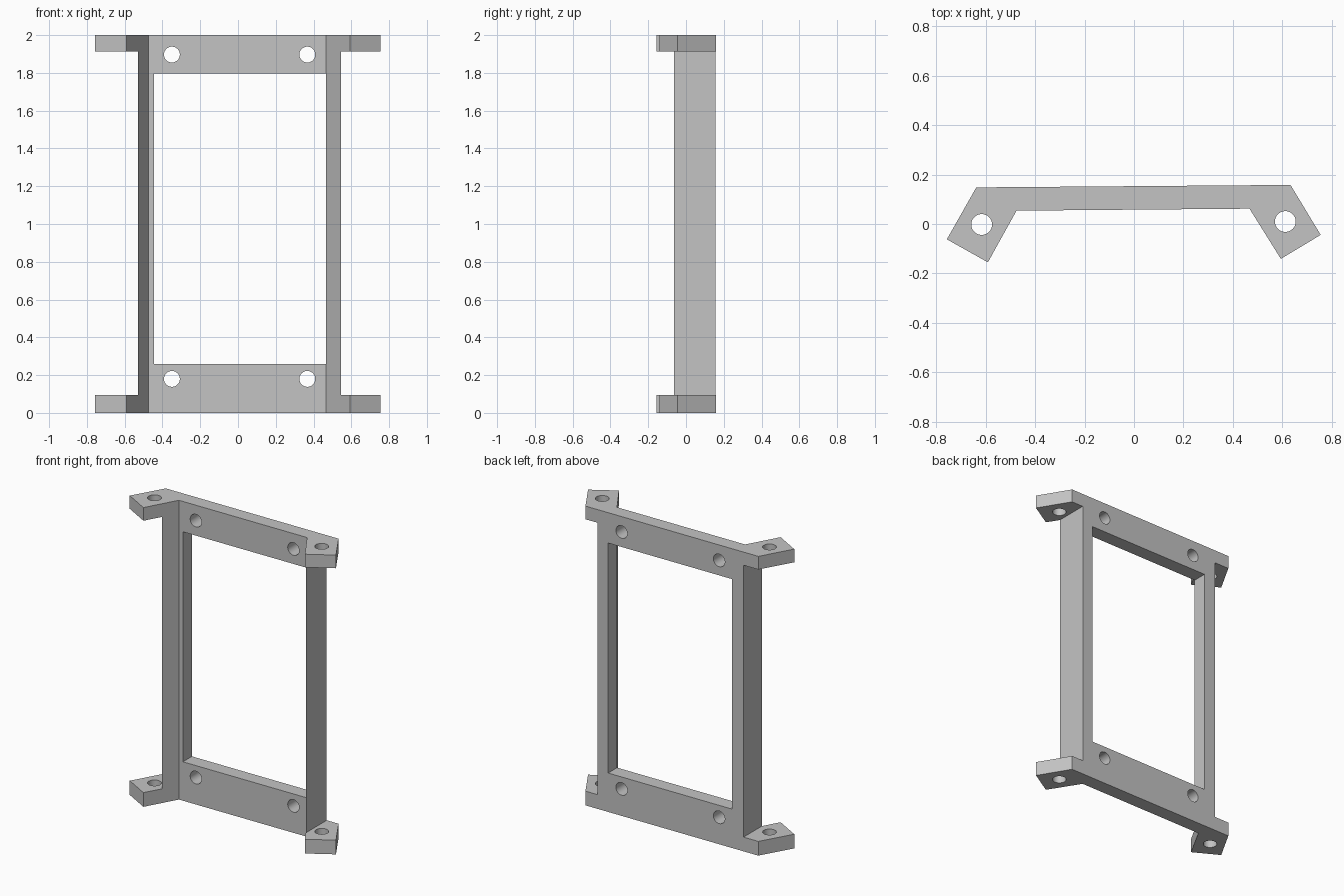
import bpy, bmesh, math

if "Cube" in bpy.data.objects:
    bpy.data.objects.remove(bpy.data.objects["Cube"], do_unlink=True)

HEIGHT = 2.0
HOLE_R = 0.042

grey = bpy.data.materials.new("plain_grey")
grey.use_nodes = True
grey.diffuse_color = (0.55, 0.55, 0.55, 1)
grey.node_tree.nodes["Principled BSDF"].inputs["Base Color"].default_value = grey.diffuse_color


def prism(name, outline, z0, z1):
    """Extrude a plan outline from z0 to z1."""
    bm = bmesh.new()
    face = bm.faces.new([bm.verts.new((x, y, z0)) for x, y in outline])
    up = bmesh.ops.extrude_face_region(bm, geom=[face])
    moved = [v for v in up["geom"] if isinstance(v, bmesh.types.BMVert)]
    bmesh.ops.translate(bm, verts=moved, vec=(0, 0, z1 - z0))
    bmesh.ops.recalc_face_normals(bm, faces=bm.faces)
    mesh = bpy.data.meshes.new(name)
    bm.to_mesh(mesh)
    bm.free()
    obj = bpy.data.objects.new(name, mesh)
    bpy.context.collection.objects.link(obj)
    return obj


def box(name, x0, x1, z0, z1):
    return prism(name, [(x0, -1), (x1, -1), (x1, 1), (x0, 1)], z0, z1)


def drill(name, location, rotation=(0, 0, 0)):
    bpy.ops.mesh.primitive_cylinder_add(vertices=48, radius=HOLE_R, depth=6,
                                        location=location, rotation=rotation)
    obj = bpy.context.object
    obj.name = name
    return obj


# Bracket body: shallow channel with two splayed ears
body = prism("bracket_frame", [
    (-0.757, -0.062), (-0.638, 0.148), (0.633, 0.158), (0.755, -0.044),
    (0.594, -0.141), (0.467, 0.062), (-0.475, 0.054), (-0.591, -0.155)], 0, HEIGHT)
body.data.materials.append(grey)

# Central opening, and side notches that leave ears only at top and bottom
cutters = [
    box("opening_cutter", -0.445, 0.466, 0.26, 1.797),
    box("right_notch_cutter", -1, -0.53, 0.095, 1.912),
    box("left_notch_cutter", 0.546, 1, 0.095, 1.912),
]

# Screw holes: vertical through the ears, horizontal through the rails
for x, y in ((-0.616, -0.002), (0.612, 0.01)):
    cutters.append(drill("ear_hole_cutter", (x, y, 1)))
for x in (-0.35, 0.367):
    for z in (0.18, 1.897):
        cutters.append(drill("rail_hole_cutter", (x, 0, z), (math.pi / 2, 0, 0)))

for cutter in cutters:
    cutter.hide_render = True
    mod = body.modifiers.new(cutter.name, 'BOOLEAN')
    mod.operation = 'DIFFERENCE'
    mod.solver = 'EXACT'
    mod.object = cutter

# Bake the cuts and remove the cutters
bpy.context.view_layer.update()
graph = bpy.context.evaluated_depsgraph_get()
result = bpy.data.meshes.new_from_object(body.evaluated_get(graph))
body.modifiers.clear()
body.data = result
result.materials.clear()
result.materials.append(grey)
for poly in result.polygons:
    poly.material_index = 0
for cutter in cutters:
    bpy.data.objects.remove(cutter, do_unlink=True)

# Round hole walls, crisp edges
bpy.ops.object.select_all(action='DESELECT')
body.select_set(True)
bpy.context.view_layer.objects.active = body
bpy.ops.object.shade_smooth_by_angle(angle=math.radians(25))
